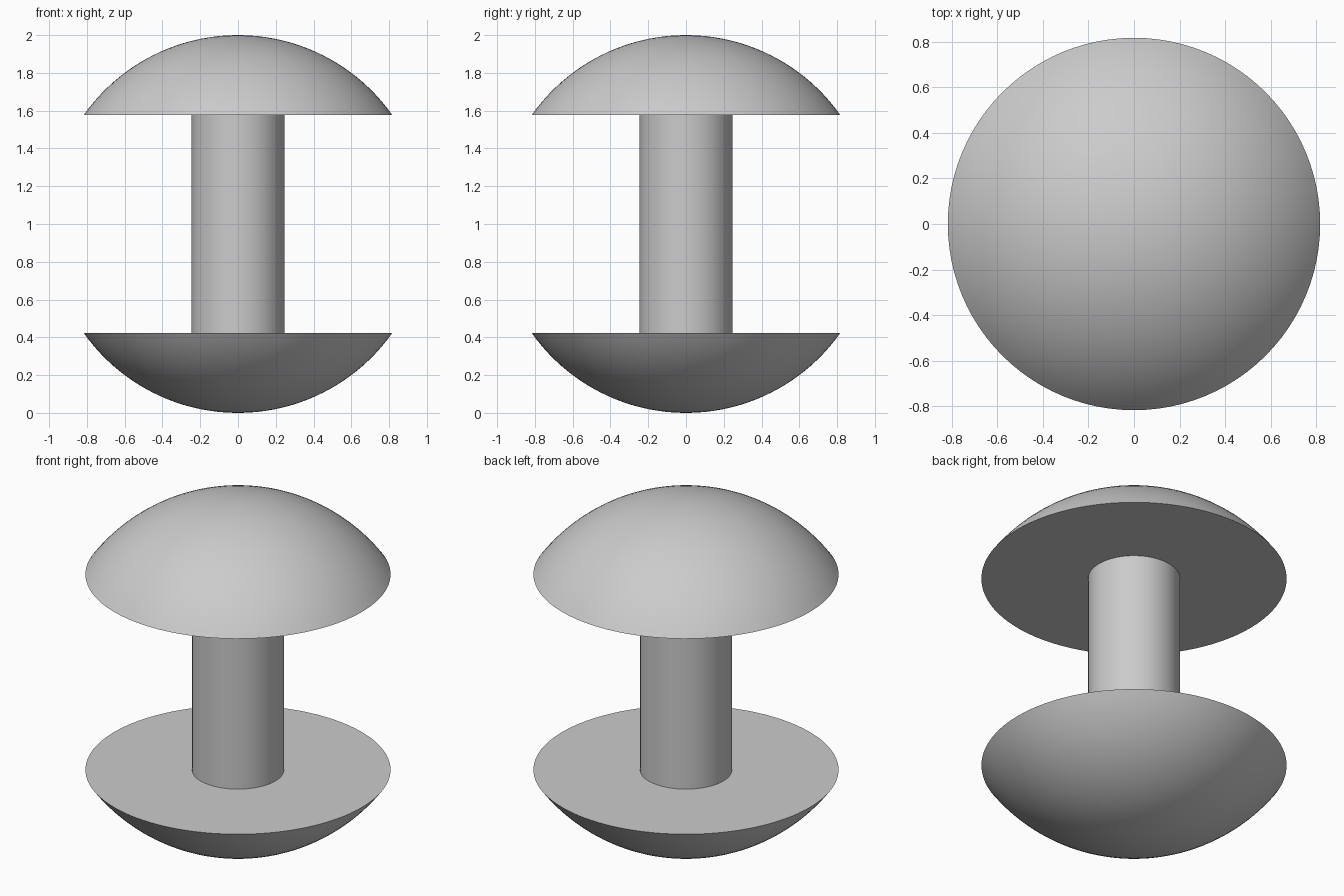
import bpy
import bmesh
from math import asin, cos, sin, pi, radians, sqrt

cube = bpy.data.objects.get("Cube")
if cube:
    bpy.data.objects.remove(cube)

RADIUS = 1.0       # sphere from which both caps are cut
CUT = 0.577        # height of each flat face from the middle
SHAFT_RADIUS = 0.246
SEGMENTS = 96
RINGS = 20

grey = bpy.data.materials.new("plain_grey")
grey.use_nodes = True
colour = (0.6, 0.6, 0.6, 1)
grey.diffuse_color = colour
grey.node_tree.nodes["Principled BSDF"].inputs["Base Color"].default_value = colour


def lathe(name, profile):
    """Spin a radius/height profile around the z axis into a closed solid."""
    bm = bmesh.new()
    verts = [bm.verts.new((r, 0, z)) for r, z in profile]
    edges = [bm.edges.new(pair) for pair in zip(verts, verts[1:])]
    bmesh.ops.spin(bm, geom=verts + edges, cent=(0, 0, 0), axis=(0, 0, 1),
                   angle=2 * pi, steps=SEGMENTS, use_merge=True)
    bmesh.ops.remove_doubles(bm, verts=bm.verts, dist=0.0001)
    bmesh.ops.recalc_face_normals(bm, faces=bm.faces)
    mesh = bpy.data.meshes.new(name)
    bm.to_mesh(mesh)
    bm.free()
    mesh.materials.append(grey)
    obj = bpy.data.objects.new(name, mesh)
    bpy.context.collection.objects.link(obj)
    bpy.ops.object.select_all(action="DESELECT")
    obj.select_set(True)
    bpy.context.view_layer.objects.active = obj
    bpy.ops.object.shade_smooth_by_angle(angle=radians(30))
    return obj


# Domed caps, mirrored about the middle
start = asin(CUT / RADIUS)
angles = [start + (pi / 2 - start) * i / RINGS for i in range(RINGS + 1)]
arc = [(RADIUS * cos(a), RADIUS * sin(a)) for a in angles]
for name, side in (("top_cap", 1), ("bottom_cap", -1)):
    lathe(name, [(0, 1 + side * CUT)] + [(r, 1 + side * z) for r, z in arc])

# Shaft joining the two flat faces
lathe("shaft", [(0, 1 - CUT), (SHAFT_RADIUS, 1 - CUT),
                (SHAFT_RADIUS, 1 + CUT), (0, 1 + CUT)])
